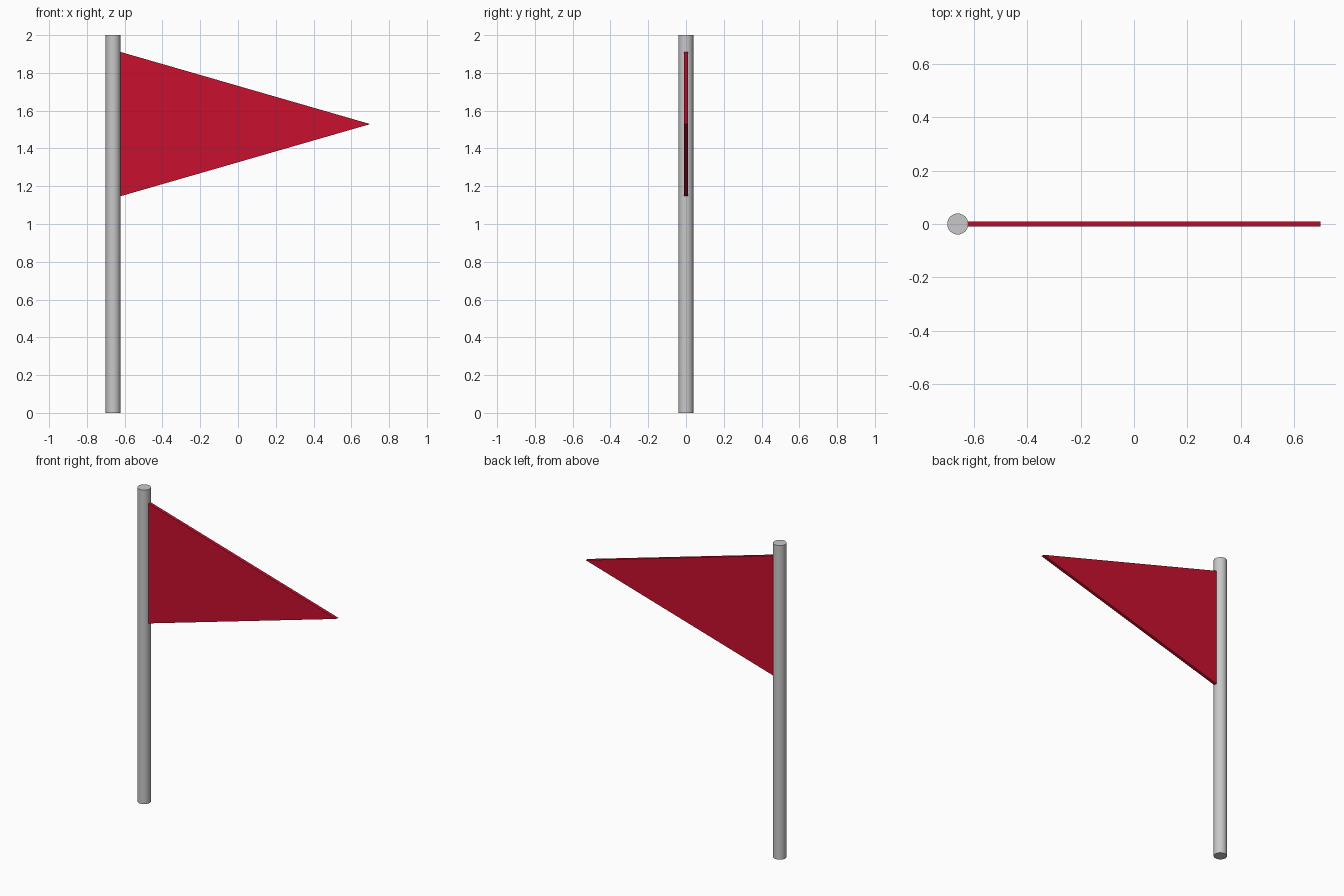
import bpy, bmesh, math

if "Cube" in bpy.data.objects:
    bpy.data.objects.remove(bpy.data.objects["Cube"])


def material(name, rgb):
    m = bpy.data.materials.new(name)
    m.diffuse_color = (*rgb, 1)
    m.use_nodes = True
    m.node_tree.nodes["Principled BSDF"].inputs["Base Color"].default_value = m.diffuse_color
    return m


grey = material("light grey", (0.58, 0.58, 0.58))
red = material("crimson", (0.578, 0.005, 0.028))

POLE_X, POLE_R = -0.661, 0.0395

# Pole: smooth upright cylinder
bpy.ops.mesh.primitive_cylinder_add(vertices=32, radius=POLE_R, depth=2,
                                    location=(POLE_X, 0, 1))
pole = bpy.context.object
pole.name = "pole"
pole.data.materials.append(grey)
bpy.ops.object.shade_smooth_by_angle(angle=math.radians(30))

# Pennant: triangle extruded to a thin plate, touching the pole
T = 0.02
x0 = POLE_X + POLE_R - 0.001
bm = bmesh.new()
corners = [(x0, 1.147), (0.70, 1.529), (x0, 1.911)]
face = bm.faces.new([bm.verts.new((x, -T / 2, z)) for x, z in corners])
ext = bmesh.ops.extrude_face_region(bm, geom=[face])
verts = [v for v in ext["geom"] if isinstance(v, bmesh.types.BMVert)]
bmesh.ops.translate(bm, verts=verts, vec=(0, T, 0))
bmesh.ops.recalc_face_normals(bm, faces=bm.faces)
mesh = bpy.data.meshes.new("pennant")
bm.to_mesh(mesh)
bm.free()
mesh.materials.append(red)
bpy.context.collection.objects.link(bpy.data.objects.new("pennant", mesh))
